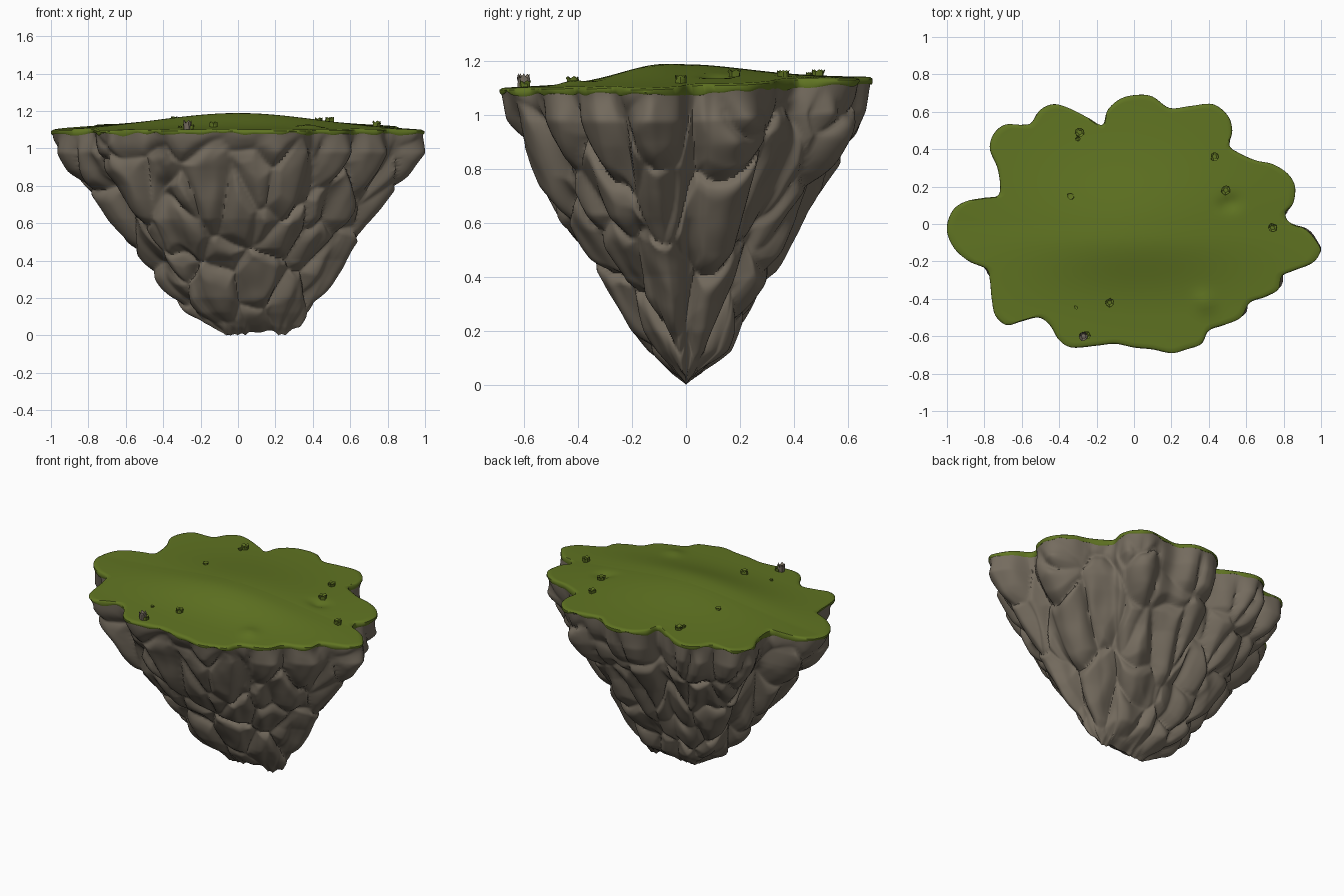
import bpy, bmesh, math, random
from mathutils import Vector, noise

if "Cube" in bpy.data.objects:
    bpy.data.objects.remove(bpy.data.objects["Cube"])

random.seed(4)

def material(name, col):
    m = bpy.data.materials.new(name)
    m.diffuse_color = (*col, 1)
    m.use_nodes = True
    m.node_tree.nodes["Principled BSDF"].inputs["Base Color"].default_value = m.diffuse_color
    return m

ROCK = material("rock grey brown", (0.178, 0.15, 0.114))
GRASS = material("grass green", (0.118, 0.176, 0.016))

# Lobed outline of the island seen from above
OUT = [(-1, -.03), (-.97, .07), (-.9, .12), (-.8, .14), (-.73, .15), (-.715, .2), (-.73, .3), (-.77, .4),
       (-.75, .48), (-.69, .53), (-.6, .53), (-.55, .54), (-.5, .61), (-.43, .64), (-.35, .62), (-.25, .57),
       (-.17, .53), (-.14, .61), (-.07, .67), (.02, .69), (.1, .68), (.19, .62), (.3, .63), (.42, .64),
       (.5, .58), (.525, .5), (.51, .42), (.56, .38), (.65, .34), (.74, .32), (.82, .27), (.86, .2),
       (.85, .11), (.81, .06), (.83, .01), (.92, -.03), (.98, -.1), (.995, -.15), (.95, -.21), (.85, -.25),
       (.79, -.28), (.77, -.35), (.7, -.39), (.62, -.42), (.57, -.5), (.48, -.54), (.4, -.57), (.36, -.64),
       (.28, -.67), (.2, -.69), (.1, -.67), (0, -.66), (-.1, -.64), (-.2, -.65), (-.33, -.66), (-.4, -.62),
       (-.45, -.54), (-.51, -.5), (-.6, -.52), (-.68, -.54), (-.74, -.49), (-.76, -.4), (-.77, -.3),
       (-.79, -.24), (-.88, -.2), (-.96, -.13)]
OUT.reverse()

def resample(pts, k):
    """Closed Catmull-Rom through the points, k samples per span."""
    res, n = [], len(pts)
    p = [Vector(q) for q in pts]
    for i in range(n):
        a, b, c, d = p[i - 1], p[i], p[(i + 1) % n], p[(i + 2) % n]
        for j in range(k):
            t = j / k
            res.append(0.5 * (2 * b + (c - a) * t + (2 * a - 5 * b + 4 * c - d) * t * t
                              + (3 * b - a - 3 * c + d) * t ** 3))
    return res

RIM = resample(OUT, 6)
M = len(RIM)
# Softened outline, blended in lower down so the clefts get shallower
SOFT = [sum((RIM[(i + j) % M] for j in range(-18, 19)), Vector((0, 0))) / 37 * 1.05 for i in range(M)]

# Extents by height: z, left, right, front, back
PROFILE = [(0, -.1, .28, 0, 0), (.04, -.16, .33, .05, .06), (.12, -.27, .39, .125, .155),
           (.2, -.35, .45, .18, .19), (.3, -.44, .5, .235, .255), (.4, -.52, .56, .29, .33),
           (.5, -.6, .64, .38, .38), (.62, -.69, .73, .475, .44), (.72, -.76, .80, .525, .51),
           (.8, -.82, .86, .56, .575), (.88, -.905, .925, .595, .625), (.97, -.97, .985, .64, .66),
           (1.08, -.995, .995, .685, .685)]

def extents(z):
    for a, b in zip(PROFILE, PROFILE[1:]):
        if z <= b[0]:
            t = (z - a[0]) / (b[0] - a[0])
            return [u + (v - u) * t for u, v in zip(a[1:], b[1:])]
    return PROFILE[-1][1:]

def base_z(x, y):
    return 1.083 + 0.042 * max(0, y) / 0.69 + 0.01 * max(0, -y - .45)

def top_z(x, y):
    hy = y + 0.07
    hill = math.exp(-(x / .55) ** 2) * math.exp(-(hy / (.23 if hy < 0 else .38)) ** 2)
    dome = max(0, 1 - x * x - (y / .69) ** 2)
    knoll = math.exp(-((x - .38) ** 2 + (y + .42) ** 2) / .003)
    dip = math.exp(-((x - .51) ** 2 + (y - .11) ** 2) / .002)
    return base_z(x, y) + .014 + .022 * dome + .07 * hill + .015 * knoll - .02 * dip

def smooth(obj, angle):
    bpy.ops.object.select_all(action='DESELECT')
    obj.select_set(True)
    bpy.context.view_layer.objects.active = obj
    bpy.ops.object.shade_smooth_by_angle(angle=math.radians(angle))

def skin(name, rings, mat, angle, start=None, end=None):
    """Join equal rings of points into one surface, with optional end points."""
    bm = bmesh.new()
    vs = [[bm.verts.new(p) for p in r] for r in rings]
    n = len(vs[0])
    for a, b in zip(vs, vs[1:]):
        for i in range(n):
            j = (i + 1) % n
            bm.faces.new((a[i], a[j], b[j], b[i]))
    for tip, ring in ((start, vs[0]), (end, vs[-1])):
        if tip:
            c = bm.verts.new(tip)
            for i in range(n):
                bm.faces.new((c, ring[i], ring[(i + 1) % n]))
    bmesh.ops.remove_doubles(bm, verts=bm.verts, dist=0.0004)
    bmesh.ops.recalc_face_normals(bm, faces=bm.faces)
    me = bpy.data.meshes.new(name)
    bm.to_mesh(me)
    bm.free()
    me.materials.append(mat)
    o = bpy.data.objects.new(name, me)
    bpy.context.collection.objects.link(o)
    smooth(o, angle)
    return o

# Rock body: shrinking lobed sections with soft, upright stone columns
rings, N = [], 110
for k in range(N + 1):
    z = 1.08 * k / N
    L, R, F, B = extents(z)
    mix, low = .45 * (1 - z / 1.08), max(0, 1 - z / .2)
    ring = []
    for o, s in zip(RIM, SOFT):
        p = o.lerp(s, mix)
        x = p.x * (R if p.x > 0 else -L) * (1 - low) + low * ((L + R) / 2 + p.x * (R - L) / 2)
        y = p.y / .69 * (B if p.y > 0 else F)
        q = Vector((x * 4.6, y * 4.6, z * 1.9 + .5 * noise.noise((x * 3, y * 3, z * 2))))
        d, pts = noise.voronoi(q)
        g = min(d[1] - d[0], .5) / .5
        bulge = .05 * (g * (2 - g) - .5) + .02 * noise.noise(pts[0] * 3.7) * min(1, g * 3)
        bulge += .01 * noise.noise((x * 10, y * 10, z * 5))
        bulge *= min(1, (1.08 - z) / .1) * min(1, z / .2)
        out = Vector((o.x, o.y * 1.3)).normalized()
        zz = z * base_z(o.x, o.y) / 1.08
        zz += max(0, 1 - z / .15) ** 2 * .06 * abs(noise.noise((x * 16, 0, 3.3)))
        ring.append((x + out.x * bulge, y + out.y * bulge, zz))
    rings.append(ring)
skin("rock_body", rings, ROCK, 60)

# Grass cap: domed top, rounded rim, ragged drooping edge, tucked underside
rings = []
for s in [i / 24 for i in range(1, 24)] + [.985]:
    rings.append([(o.x * s, o.y * s, top_z(o.x * s, o.y * s)) for o in RIM])
rings.append([(o.x, o.y, top_z(o.x, o.y) - .007) for o in RIM])
droop = [base_z(o.x, o.y) - .008 + .016 * noise.noise((o.x * 12, o.y * 12, 0)) for o in RIM]
rings.append([(o.x * 1.001, o.y * 1.001, h + .007) for o, h in zip(RIM, droop)])
rings.append([(o.x * .994, o.y * .994, h) for o, h in zip(RIM, droop)])
rings.append([(o.x * .96, o.y * .96, base_z(o.x, o.y)) for o in RIM])
skin("grass_cap", rings, GRASS, 50, start=(0, 0, top_z(0, 0)))

# Small jagged tufts and stones scattered on the grass
def crown(name, x, y, r, h, mat):
    a0, z = random.random() * 6, top_z(x, y)
    rings = []
    for f, dz in ((1, -.015), (1.05, .45 * h), (1.15, h), (.55, .6 * h)):
        ring = []
        for i in range(10):
            a = a0 + i * math.tau / 10
            rr = r * f * random.uniform(.8, 1.1)
            up = dz * (.65 if i % 2 and dz == h else 1)
            ring.append((x + rr * math.cos(a), y + rr * math.sin(a), z + up))
        rings.append(ring)
    skin(name, rings, mat, 25, end=(x, y, z + .65 * h))

for i, (x, y, r, h) in enumerate([(-.29, .49, .022, .026), (-.3, .455, .012, .015), (-.34, .15, .018, .012),
                                  (.43, .36, .02, .024), (.49, .18, .022, .026), (.74, -.02, .021, .03),
                                  (-.13, -.42, .021, .026), (-.31, -.445, .01, .01)]):
    crown(f"grass_tuft_{i + 1}", x, y, r, h, GRASS)
crown("small_stone", -.27, -.6, .022, .05, ROCK)
crown("stone_moss", -.255, -.595, .02, .025, GRASS)
